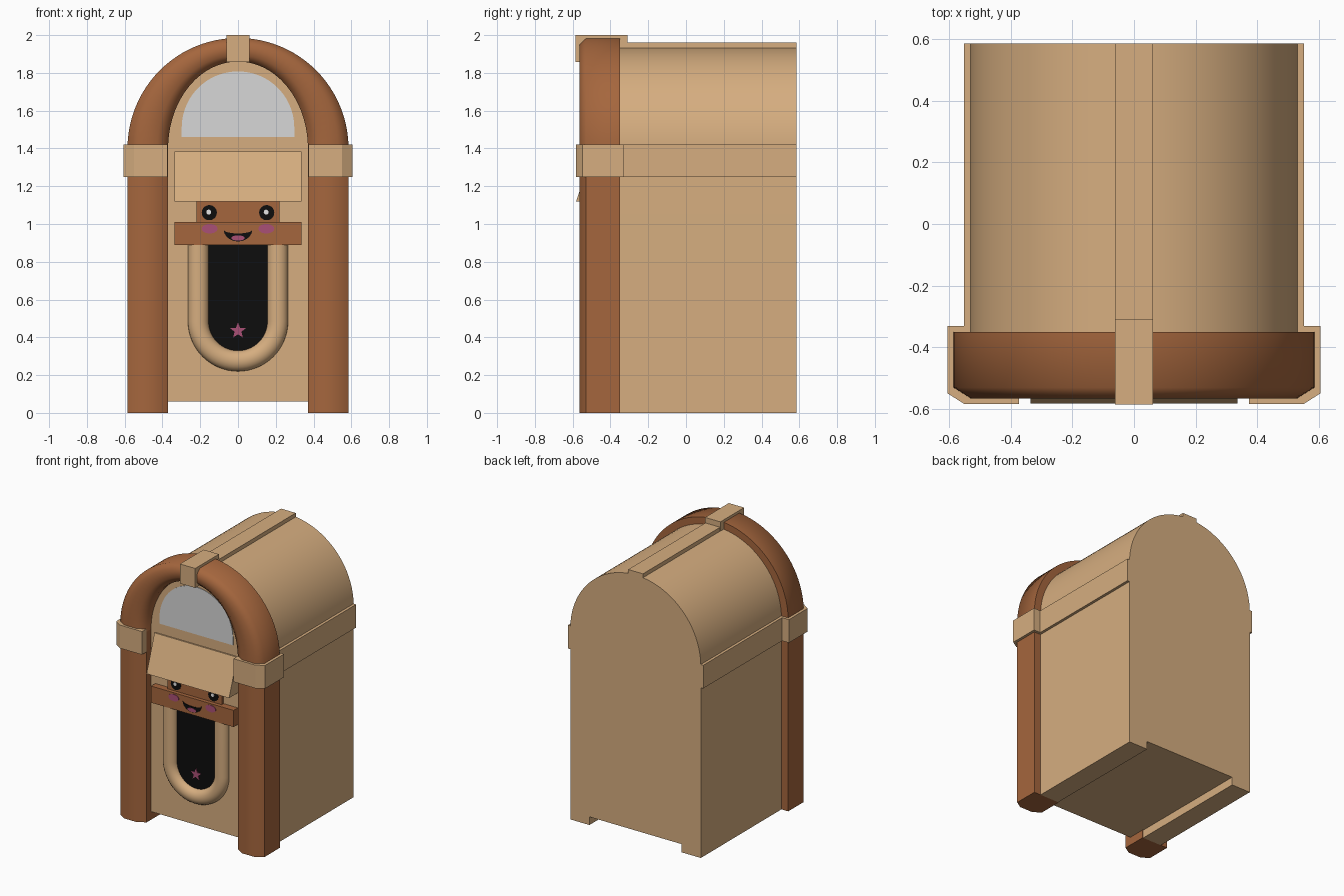
import bpy, bmesh, math
from math import sin, cos, pi, radians

if "Cube" in bpy.data.objects:
    bpy.data.objects.remove(bpy.data.objects["Cube"])


def material(name, rgb):
    m = bpy.data.materials.new(name)
    m.diffuse_color = (*rgb, 1)
    m.use_nodes = True
    m.node_tree.nodes["Principled BSDF"].inputs["Base Color"].default_value = m.diffuse_color
    return m


TAN = material("light_wood", (0.67, 0.42, 0.214))
BROWN = material("brown_wood", (0.376, 0.133, 0.047))
BLACK = material("black", (0.004, 0.004, 0.004))
GREY = material("pale_grey", (0.68, 0.68, 0.68))
PINK = material("pink", (0.40, 0.08, 0.18))
WHITE = material("white", (0.9, 0.9, 0.9))


def finish(name, bm, mat, angle=30):
    bmesh.ops.recalc_face_normals(bm, faces=bm.faces)
    me = bpy.data.meshes.new(name)
    bm.to_mesh(me)
    bm.free()
    me.materials.append(mat)
    ob = bpy.data.objects.new(name, me)
    bpy.context.collection.objects.link(ob)
    bpy.ops.object.select_all(action='DESELECT')
    ob.select_set(True)
    bpy.context.view_layer.objects.active = ob
    bpy.ops.object.shade_smooth_by_angle(angle=radians(angle))
    return ob


def loft(name, rings, mat, angle=30):
    """Skin a list of equal closed rings of 3D points and cap both ends."""
    bm = bmesh.new()
    vs = [[bm.verts.new(p) for p in r] for r in rings]
    n = len(vs[0])
    for a, b in zip(vs, vs[1:]):
        for i in range(n):
            j = (i + 1) % n
            bm.faces.new((a[i], a[j], b[j], b[i]))
    bm.faces.new(vs[0])
    bm.faces.new(vs[-1])
    return finish(name, bm, mat, angle)


def prism(name, pts, a, b, mat, axis='y', angle=30):
    """Extrude a 2D outline between a and b along an axis."""
    put = {'x': lambda p, t: (t, p[0], p[1]),
           'y': lambda p, t: (p[0], t, p[1]),
           'z': lambda p, t: (p[0], p[1], t)}[axis]
    return loft(name, [[put(p, t) for p in pts] for t in (a, b)], mat, angle)


def box(name, x0, x1, y0, y1, z0, z1, mat):
    return prism(name, [(x0, z0), (x1, z0), (x1, z1), (x0, z1)], y0, y1, mat)


def arc(cx, cz, rx, rz, a0, a1, n):
    return [(cx + rx * cos(a0 + (a1 - a0) * i / n), cz + rz * sin(a0 + (a1 - a0) * i / n))
            for i in range(n + 1)]


def disc(name, cx, cz, rx, rz, y, mat, n=32):
    """Thin oval plate standing just proud of the surface at y."""
    return prism(name, arc(cx, cz, rx, rz, 0, 2 * pi, n)[:-1], y - 0.004, y + 0.002, mat)


# Cabinet with round roof and raised underside between two runners
prism("cabinet", [(-0.53, 0), (-0.375, 0), (-0.375, 0.06), (0.375, 0.06), (0.375, 0), (0.53, 0)]
      + arc(0, 1.405, 0.53, 0.53, 0, pi, 48), -0.35, 0.585, TAN)

# Recessed front panel, filling the inside of the arch
PANEL = -0.48
prism("front_panel", [(-0.375, 0.06), (0.375, 0.06)] + arc(0, 1.40, 0.375, 0.46, 0, pi, 40),
      PANEL, -0.345, TAN)

# Columns, collars and side bands
SECTION = [(0, -0.35), (0, -0.53), (0.27, -0.565), (0.74, -0.565), (1, -0.53), (1, -0.35)]
for s, side in ((-1, "left"), (1, "right")):
    prism(side + "_column", [(s * (0.37 + 0.215 * t), y) for t, y in SECTION],
          0, 1.40, BROWN, 'z', 40)
    prism(side + "_collar", [(s * x, y) for x, y in
          ((0.372, -0.33), (0.372, -0.583), (0.55, -0.583), (0.605, -0.548), (0.605, -0.33))],
          1.25, 1.42, TAN, 'z')
    box(side + "_band", *sorted((s * 0.50, s * 0.55)), -0.34, 0.585, 1.25, 1.42, TAN)

# Arch: the column section swept between an oval inner and a round outer curve
inner = arc(0, 1.40, 0.37, 0.46, 0, pi, 48)
outer = arc(0, 1.40, 0.585, 0.585, 0, pi, 48)
loft("front_arch", [[(i[0] + (o[0] - i[0]) * t, y, i[1] + (o[1] - i[1]) * t)
                     for t, y in SECTION] for i, o in zip(inner, outer)], BROWN, 65)

# Roof strap and top clasp
box("roof_strap", -0.06, 0.06, -0.35, 0.585, 1.90, 1.96, TAN)
box("top_clasp", -0.062, 0.062, -0.585, -0.31, 1.857, 2.0, TAN)

# Window in the arch
prism("window", [(-0.298, 1.46), (0.298, 1.46)] + arc(0, 1.51, 0.298, 0.298, 0, pi, 40),
      PANEL - 0.004, PANEL + 0.002, GREY)

# Sloping board
prism("sloping_board", [(-0.475, 1.385), (-0.49, 1.385), (-0.582, 1.12), (-0.475, 1.12)],
      -0.335, 0.335, TAN, 'x')

# Face boards
EYE_Y, SHELF_Y = -0.502, -0.53
box("eye_board", -0.22, 0.22, EYE_Y, -0.47, 1.0, 1.125, BROWN)
box("shelf", -0.335, 0.335, SHELF_Y, -0.47, 0.888, 1.01, BROWN)

# Eyes and cheeks
for s, side in ((-1, "left"), (1, "right")):
    disc(side + "_eye", s * 0.152, 1.06, 0.04, 0.04, EYE_Y, BLACK)
    disc(side + "_eye_glint", s * 0.152 - 0.003, 1.063, 0.013, 0.013, EYE_Y - 0.003, WHITE, 16)
    disc(side + "_cheek", s * 0.15, 0.975, 0.042, 0.025, SHELF_Y, PINK)

# Smiling mouth and tongue
prism("mouth", arc(0, 0.97, 0.075, 0.062, pi, 2 * pi, 24)
      + arc(0, 0.97, 0.075, 0.02, 0, -pi, 24)[1:-1], SHELF_Y - 0.004, SHELF_Y + 0.002, BLACK)
disc("tongue", 0, 0.926, 0.035, 0.014, SHELF_Y - 0.003, PINK, 24)

# Dark lower display with its U-shaped rounded frame
prism("display", [(0.17, 0.89), (-0.17, 0.89)] + arc(0, 0.485, 0.17, 0.17, pi, 2 * pi, 32),
      PANEL - 0.004, PANEL + 0.002, BLACK)
path = [(-0.21, 0.90, pi)] + [(0.21 * cos(a), 0.485 + 0.21 * sin(a), a)
                              for a in (pi + pi * i / 32 for i in range(33))] + [(0.21, 0.90, 0)]
loft("display_frame", [[(x + 0.055 * cos(u) * cos(a), PANEL + 0.047 * sin(u),
                         z + 0.055 * cos(u) * sin(a))
                        for u in (2 * pi * k / 20 for k in range(20))] for x, z, a in path], TAN, 40)

# Star
prism("star", [(r * sin(pi * k / 5), 0.435 + r * cos(pi * k / 5))
               for k in range(10) for r in ((0.044, 0.019)[k % 2],)],
      PANEL - 0.008, PANEL, PINK)
